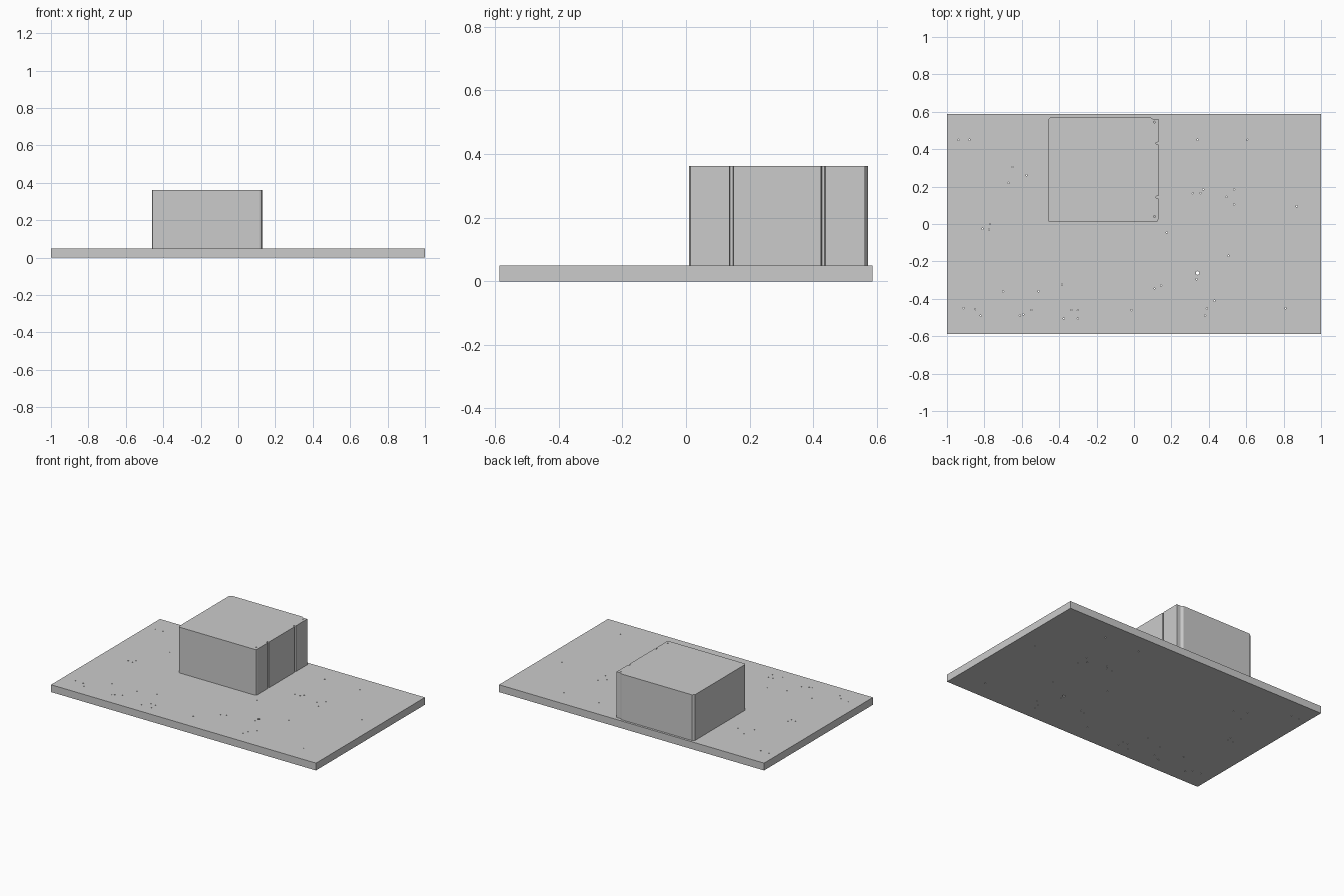
import bpy, bmesh, math
from mathutils import Matrix

if "Cube" in bpy.data.objects:
    bpy.data.objects.remove(bpy.data.objects["Cube"])

grey = bpy.data.materials.new("plain grey")
grey.diffuse_color = (0.60, 0.60, 0.60, 1)
grey.use_nodes = True
grey.node_tree.nodes["Principled BSDF"].inputs["Base Color"].default_value = grey.diffuse_color


def prism(name, outline, z0, z1):
    """Extrude a flat outline between two heights."""
    bm = bmesh.new()
    face = bm.faces.new([bm.verts.new((x, y, z0)) for x, y in outline])
    top = bmesh.ops.extrude_face_region(bm, geom=[face])["geom"]
    verts = [v for v in top if isinstance(v, bmesh.types.BMVert)]
    bmesh.ops.translate(bm, verts=verts, vec=(0, 0, z1 - z0))
    bmesh.ops.recalc_face_normals(bm, faces=bm.faces)
    mesh = bpy.data.meshes.new(name)
    bm.to_mesh(mesh)
    bm.free()
    mesh.materials.append(grey)
    ob = bpy.data.objects.new(name, mesh)
    bpy.context.collection.objects.link(ob)
    return ob


def drill(target, holes, z0, z1):
    """Cut small vertical holes (x, y, radius) through the target."""
    bm = bmesh.new()
    for x, y, r in holes:
        bmesh.ops.create_cone(bm, cap_ends=True, segments=8, radius1=r, radius2=r,
                              depth=z1 - z0,
                              matrix=Matrix.Translation((x, y, (z0 + z1) / 2)))
    mesh = bpy.data.meshes.new(target.name + "_drill")
    bm.to_mesh(mesh)
    bm.free()
    mesh.materials.append(grey)
    cutter = bpy.data.objects.new(mesh.name, mesh)
    bpy.context.collection.objects.link(cutter)
    cutter.hide_render = True
    cutter.hide_viewport = True
    mod = target.modifiers.new("holes", "BOOLEAN")
    mod.operation = "DIFFERENCE"
    mod.solver = "EXACT"
    mod.object = cutter


# Base slab with scattered pin holes
W, D, T = 1.0, 0.587, 0.05
slab = prism("base_slab", [(-W, -D), (W, -D), (W, D), (-W, D)], 0, T)
pins = [(-.94, .45), (-.88, .45), (-.65, .305), (-.575, .26), (-.67, .22), (-.81, -.025),
        (-.77, 0), (-.775, -.03), (-.70, -.36), (-.51, -.36), (-.385, -.325), (-.91, -.45),
        (-.85, -.455), (-.82, -.49), (-.61, -.49), (-.592, -.483), (-.55, -.46),
        (-.375, -.505), (-.335, -.46), (-.30, -.46), (-.30, -.505), (-.015, -.46),
        (.175, -.045), (.11, -.345), (.145, -.33), (.335, -.295), (.43, -.41), (.39, -.45),
        (.38, -.49), (.505, -.17), (.81, -.45), (.87, .095), (.34, .45), (.605, .45),
        (.315, .165), (.355, .165), (.37, .185), (.495, .145), (.535, .185), (.535, .105)]
drill(slab, [(x, y, 0.004) for x, y in pins] + [(.34, -.262, 0.010)], -0.02, T + 0.02)

# Block: chamfered corners, stepped rear corner, two narrow grooves on the right
x0, x1, y0, y1, c = -0.46, 0.13, 0.01, 0.572, 0.014
outline = [(x0, y0 + c), (x0 + .004, y0 + .004), (x0 + c, y0),
           (x1 - c, y0), (x1 - .004, y0 + .004), (x1, y0 + c)]
for y in (0.142, 0.43):
    outline += [(x1, y - .006), (x1 - .012, y - .003), (x1 - .012, y + .006), (x1, y + .008)]
outline += [(x1, y1 - .010), (x1 - .03, y1 - .010), (x1 - .045, y1),
            (x0 + c, y1), (x0, y1 - c)]
block = prism("raised_block", outline, T, 0.362)
drill(block, [(.109, .545, .005), (.109, .04, .005)], T - 0.02, 0.40)
